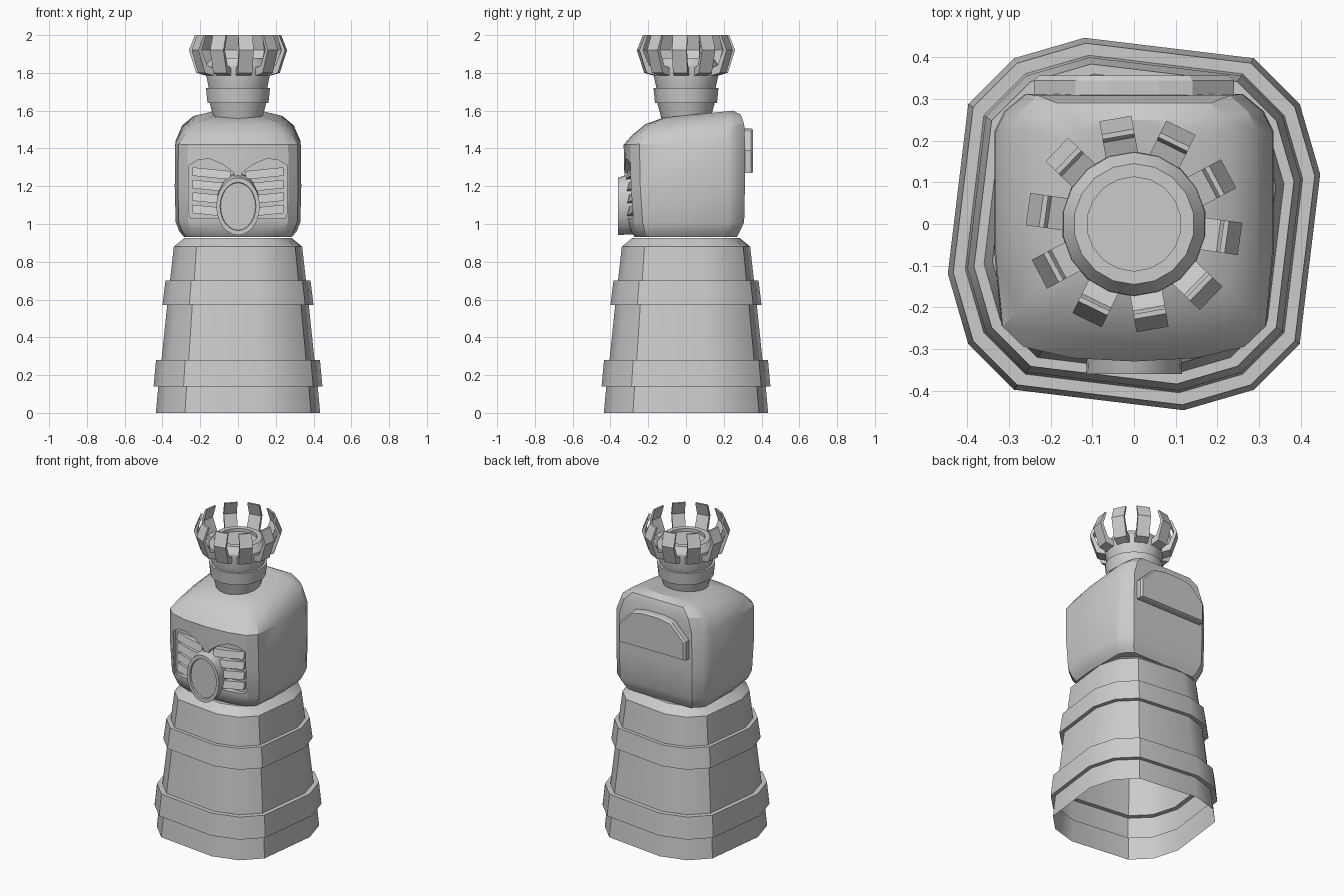
import bpy, bmesh, math
from math import sin, cos, radians, pi

if "Cube" in bpy.data.objects:
    bpy.data.objects.remove(bpy.data.objects["Cube"])


def finish(name, bm, angle=30):
    bmesh.ops.recalc_face_normals(bm, faces=bm.faces)
    me = bpy.data.meshes.new(name)
    bm.to_mesh(me)
    bm.free()
    ob = bpy.data.objects.new(name, me)
    bpy.context.collection.objects.link(ob)
    if angle:
        bpy.ops.object.select_all(action='DESELECT')
        ob.select_set(True)
        bpy.context.view_layer.objects.active = ob
        bpy.ops.object.shade_smooth_by_angle(angle=radians(angle))
    return ob


def loft(name, rings, bottom=True, top=True, angle=30):
    """Skin a stack of equal-length closed rings."""
    bm = bmesh.new()
    vs = [[bm.verts.new(p) for p in r] for r in rings]
    n = len(rings[0])
    for a, b in zip(vs, vs[1:]):
        for i in range(n):
            j = (i + 1) % n
            bm.faces.new((a[i], a[j], b[j], b[i]))
    if bottom:
        bm.faces.new(vs[0])
    if top:
        bm.faces.new(vs[-1])
    return finish(name, bm, angle)


def plate(name, pts, y0, y1, mirror=1, angle=None):
    """Extrude an x-z outline along y."""
    return loft(name, [[(x * mirror, y, z) for x, z in pts] for y in (y0, y1)], angle=angle)


# Stepped base, rounded-square section, open underneath
quarter = [(1, -0.267), (1, 0.267), (0.89, 0.645), (0.645, 0.89)]
section = []
for k in range(4):
    c, s = round(cos(k * pi / 2)), round(sin(k * pi / 2))
    section += [(x * c - y * s, x * s + y * c) for x, y in quarter[1:]]
base_profile = [(0.435, 0), (0.422, 0.14), (0.447, 0.14), (0.434, 0.28), (0.405, 0.28),
                (0.375, 0.57), (0.40, 0.57), (0.384, 0.70), (0.36, 0.70), (0.34, 0.88),
                (0.285, 0.925)]
loft("base", [[(x * r, y * r, z) for x, y in section] for r, z in base_profile],
     bottom=False, angle=32)

# Head: rounded box whose top rises toward the back
half = [(0.45, -0.975), (0.8, -0.89), (0.95, -0.74), (1, -0.2), (1, 0.72), (0.93, 0.87), (0.78, 1)]
outline = [(0, -1)] + half + [(0, 1)] + [(-x, y) for x, y in reversed(half)]
head_rings = [  # z, half width, front, back, tilt
    (0.93, 0.285, -0.27, 0.27, 0), (0.96, 0.31, -0.295, 0.285, 0),
    (1.01, 0.33, -0.31, 0.308, 0), (1.2, 0.335, -0.325, 0.312, 0),
    (1.43, 0.332, -0.33, 0.312, 0.03), (1.50, 0.295, -0.285, 0.308, 0.1),
    (1.55, 0.235, -0.215, 0.29, 0.1), (1.575, 0.14, -0.12, 0.25, 0.1)]
rings = []
for z, w, f, b, t in head_rings:
    ring = []
    for x, y in outline:
        yy = (f + b) / 2 + y * (b - f) / 2
        ring.append((x * w, yy, z + t * yy))
    rings.append(ring)
head = loft("head", rings, angle=None)

# Face recesses with louvre slats, mirrored
recess = [(0.04, 1.03), (0.25, 1.03), (0.26, 1.06), (0.26, 1.31), (0.21, 1.34),
          (0.15, 1.345), (0.08, 1.315), (0.02, 1.27)]
for side, m in (("left", -1), ("right", 1)):
    cutter = plate("cutter", recess, -0.5, -0.265, m)
    cutter.hide_render = True
    mod = head.modifiers.new("recess", 'BOOLEAN')
    mod.operation, mod.object, mod.solver = 'DIFFERENCE', cutter, 'EXACT'
    bpy.ops.object.select_all(action='DESELECT')
    bpy.context.view_layer.objects.active = head
    head.select_set(True)
    bpy.ops.object.modifier_apply(modifier=mod.name)
    bpy.data.objects.remove(cutter)
    for i in range(4):
        z = 1.265 - i * 0.066
        bar = [(x, z + dz) for x, dz in
               ((0.04, -0.03), (0.14, -0.02), (0.24, -0.01), (0.24, 0.035), (0.14, 0.025), (0.04, 0.015))]
        rear = [(x * m, -0.26, zz) for x, zz in bar]
        front = [(x * m, -0.318 + max(0, x - 0.1) * 0.22 + (0.012 if k > 2 else 0), zz)
                 for k, (x, zz) in enumerate(bar)]
        loft(f"{side}_slat_{i + 1}", [rear, front], angle=None)
bpy.context.view_layer.objects.active = head
head.select_set(True)
bpy.ops.object.shade_smooth_by_angle(angle=radians(28))

# Oval snout with a shallow recessed face
snout = [(-0.24, 0.115, 0.165, 1.105), (-0.30, 0.112, 0.16, 1.105), (-0.36, 0.115, 0.152, 1.093),
         (-0.36, 0.095, 0.128, 1.093), (-0.35, 0.092, 0.125, 1.093)]
loft("snout", [[(rx * cos(a), y, zc + rz * sin(a)) for a in [2 * pi * k / 24 for k in range(24)]]
               for y, rx, rz, zc in snout])

# Back panel with clipped upper corners and a bevelled rim
panel = [(-0.24, 1.27), (0.24, 1.27), (0.24, 1.39), (0.14, 1.49), (0.06, 1.505),
         (-0.06, 1.505), (-0.14, 1.49), (-0.24, 1.39)]
loft("back_panel", [[(x * s, y, 1.37 + (z - 1.37) * s) for x, z in panel]
                    for y, s in ((0.28, 1), (0.345, 1), (0.356, 0.95))], angle=None)

# Neck cup with a raised band and recessed top
neck = [(0.125, 1.54), (0.152, 1.64), (0.164, 1.64), (0.172, 1.72), (0.157, 1.72), (0.174, 1.80),
        (0.172, 1.84), (0.145, 1.88), (0.113, 1.88), (0.113, 1.86)]
loft("neck", [[(r * cos(a), r * sin(a), z) for a in [2 * pi * (k + 0.5) / 18 for k in range(18)]]
              for r, z in neck])

# Crown of ten bent prongs
prong = [(0.165, 1.785), (0.218, 1.80), (0.257, 1.92), (0.225, 2.0), (0.213, 2.0), (0.238, 1.92),
         (0.205, 1.84), (0.165, 1.825)]
for k in range(10):
    a = radians(28 + 36 * k)
    loft(f"crown_prong_{k + 1}",
         [[(r * cos(a) - t * sin(a), r * sin(a) + t * cos(a), z) for r, z in prong]
          for t in (-0.039, 0.039)], angle=None)
